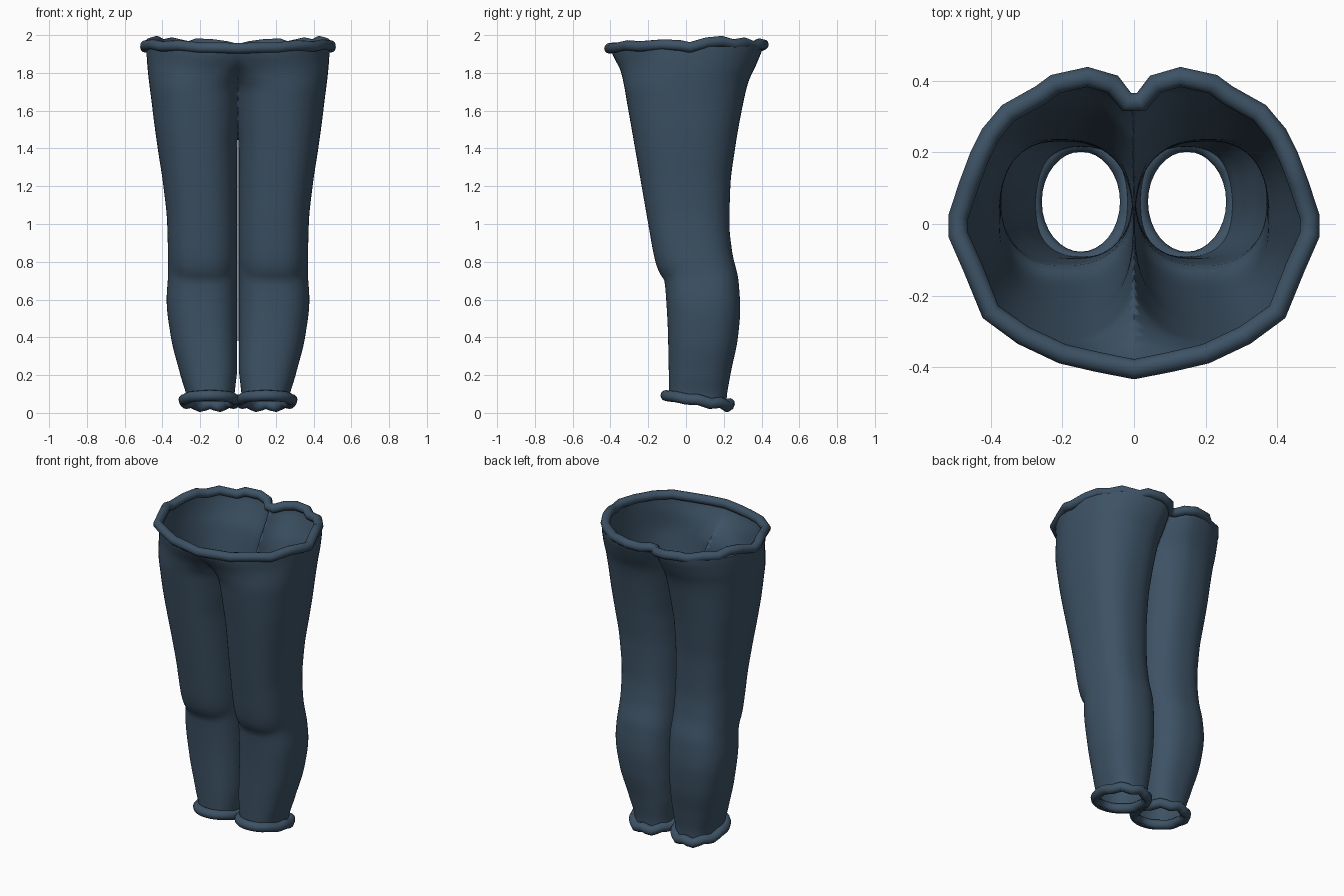
import bpy, bmesh, math
from mathutils import Vector

if "Cube" in bpy.data.objects:
    bpy.data.objects.remove(bpy.data.objects["Cube"])

denim = bpy.data.materials.new("denim")
denim.diffuse_color = (0.047, 0.085, 0.13, 1)
denim.use_nodes = True
denim.node_tree.nodes["Principled BSDF"].inputs["Base Color"].default_value = denim.diffuse_color

# Profiles as (height, value) pairs
OUTER = [(.06, .27), (.2, .305), (.4, .355), (.6, .378), (.75, .37), (1, .375),
         (1.2, .395), (1.4, .425), (1.6, .452), (1.94, .485)]
FRONT = [(.06, -.09), (.4, -.095), (.6, -.105), (.70, -.115), (.74, -.14), (.80, -.162),
         (1, -.20), (1.2, -.235), (1.4, -.27), (1.6, -.305), (1.8, -.343), (1.94, -.40)]
BACK = [(.06, .215), (.2, .235), (.4, .275), (.55, .287), (.7, .278), (.85, .245), (1, .23),
        (1.2, .235), (1.4, .26), (1.6, .295), (1.75, .33), (1.85, .375), (1.94, .405)]
FRONT_IN = [(.06, .02), (.25, .004), (1.4, .003), (1.55, -.01), (1.7, -.03),
            (1.8, -.10), (1.88, -.3), (1.94, -.5)]
BACK_IN = [(.06, .02), (.25, .004), (1.4, .003), (1.55, -.01), (1.7, -.03),
           (1.8, -.045), (1.94, -.07)]
FRONT_MID = [(.06, .145), (.6, .19), (1.4, .21), (1.7, .20), (1.8, .14), (1.88, .05), (1.94, 0)]
BACK_MID = [(.06, .145), (.6, .19), (1.4, .21), (1.7, .19), (1.94, .14)]


def ev(keys, z):
    """Monotone-ish cubic interpolation of a profile."""
    if z <= keys[0][0]:
        return keys[0][1]
    if z >= keys[-1][0]:
        return keys[-1][1]
    i = max(k for k in range(len(keys) - 1) if keys[k][0] <= z)

    def slope(j):
        if j == 0 or j == len(keys) - 1:
            return 0
        a, b, c = keys[j - 1], keys[j], keys[j + 1]
        s, t = (b[1] - a[1]) / (b[0] - a[0]), (c[1] - b[1]) / (c[0] - b[0])
        return 2 * s * t / (s + t) if s * t > 0 else 0
    (z0, v0), (z1, v1) = keys[i], keys[i + 1]
    h = z1 - z0
    t = (z - z0) / h
    return ((2*t**3 - 3*t*t + 1) * v0 + (t**3 - 2*t*t + t) * h * slope(i)
            + (3*t*t - 2*t**3) * v1 + (t**3 - t*t) * h * slope(i + 1))


def leg_point(z, a):
    c, s = math.cos(a), math.sin(a)
    n = 2.5 if z < 1.5 else 2.5 - .3 * (z - 1.5) / .44
    front = s < 0
    mid = ev(FRONT_MID if front else BACK_MID, z)
    inner = ev(FRONT_IN if front else BACK_IN, z)
    yf, yb = ev(FRONT, z), ev(BACK, z)
    if front:  # knee ledge curves up towards the sides
        yf = ev(FRONT, z - .07 * abs(c) ** 3)
    cy = (ev(FRONT, z) + yb) / 2
    px, py = abs(c) ** (2 / n), abs(s) ** (2 / n)
    x = mid + (px * (ev(OUTER, z) - mid) if c > 0 else -px * (mid - inner))
    y = cy + (py * (yf - cy) if front else py * (yb - cy))
    return Vector((x, y, z))


def finish(ob):
    ob.data.materials.append(denim)
    bpy.ops.object.select_all(action='DESELECT')
    ob.select_set(True)
    bpy.context.view_layer.objects.active = ob


# Trouser legs: lofted rings, cut on the centre line and mirrored
bm = bmesh.new()
SEG, ROWS = 64, 76
rings = []
for r in range(ROWS + 1):
    z = .06 + 1.88 * r / ROWS
    rings.append([bm.verts.new(leg_point(z, 2 * math.pi * (k + .5) / SEG)) for k in range(SEG)])
for lo, hi in zip(rings, rings[1:]):
    for k in range(SEG):
        m = (k + 1) % SEG
        bm.faces.new((lo[k], lo[m], hi[m], hi[k]))
bmesh.ops.bisect_plane(bm, geom=bm.verts[:] + bm.edges[:] + bm.faces[:], dist=1e-5,
                       plane_co=(0, 0, 0), plane_no=(1, 0, 0), clear_inner=True)
me = bpy.data.meshes.new("trouser_legs")
bm.to_mesh(me)
bm.free()
legs = bpy.data.objects.new("trouser_legs", me)
bpy.context.collection.objects.link(legs)
mod = legs.modifiers.new("mirror", 'MIRROR')
mod.merge_threshold = .0005
finish(legs)
bpy.ops.object.shade_smooth_by_angle(angle=math.radians(50))


def rolled_edge(name, pts, radius):
    cu = bpy.data.curves.new(name, 'CURVE')
    cu.dimensions = '3D'
    cu.bevel_depth = radius
    cu.bevel_resolution = 4
    sp = cu.splines.new('POLY')
    sp.points.add(len(pts) - 1)
    for p, co in zip(sp.points, pts):
        p.co = (*co, 1)
    sp.use_cyclic_u = True
    ob = bpy.data.objects.new(name, cu)
    bpy.context.collection.objects.link(ob)
    finish(ob)
    bpy.ops.object.convert(target='MESH')
    bpy.ops.object.shade_smooth_by_angle(angle=math.radians(50))


# Rolled waist edge
half = [(0, -.405, 1.93), (.1, -.385, 1.933), (.2, -.362, 1.933), (.31, -.31, 1.945),
        (.40, -.245, 1.94), (.45, -.12, 1.95), (.49, -.03, 1.945), (.49, .02, 1.935),
        (.46, .11, 1.96), (.43, .19, 1.968), (.40, .25, 1.95), (.35, .31, 1.96),
        (.26, .36, 1.94), (.22, .39, 1.955), (.13, .41, 1.95), (.06, .39, 1.94), (.02, .34, 1.93)]
waist = half + [(-x, y, z) for x, y, z in reversed(half[1:])]
rolled_edge("waist_edge", waist, .028)

# Rolled hems, scalloped and lower at the back
for side, label in ((1, "left"), (-1, "right")):
    pts = []
    for k in range(32):
        a = 2 * math.pi * k / 32
        s = math.sin(a)
        wave = .009 * math.cos(8 * a) * (.5 + .5 * s)
        pts.append((side * (.148 + .138 * math.cos(a)), .062 + .168 * s,
                    .066 - .026 * s + wave))
    rolled_edge(label + "_hem", pts, .029)
